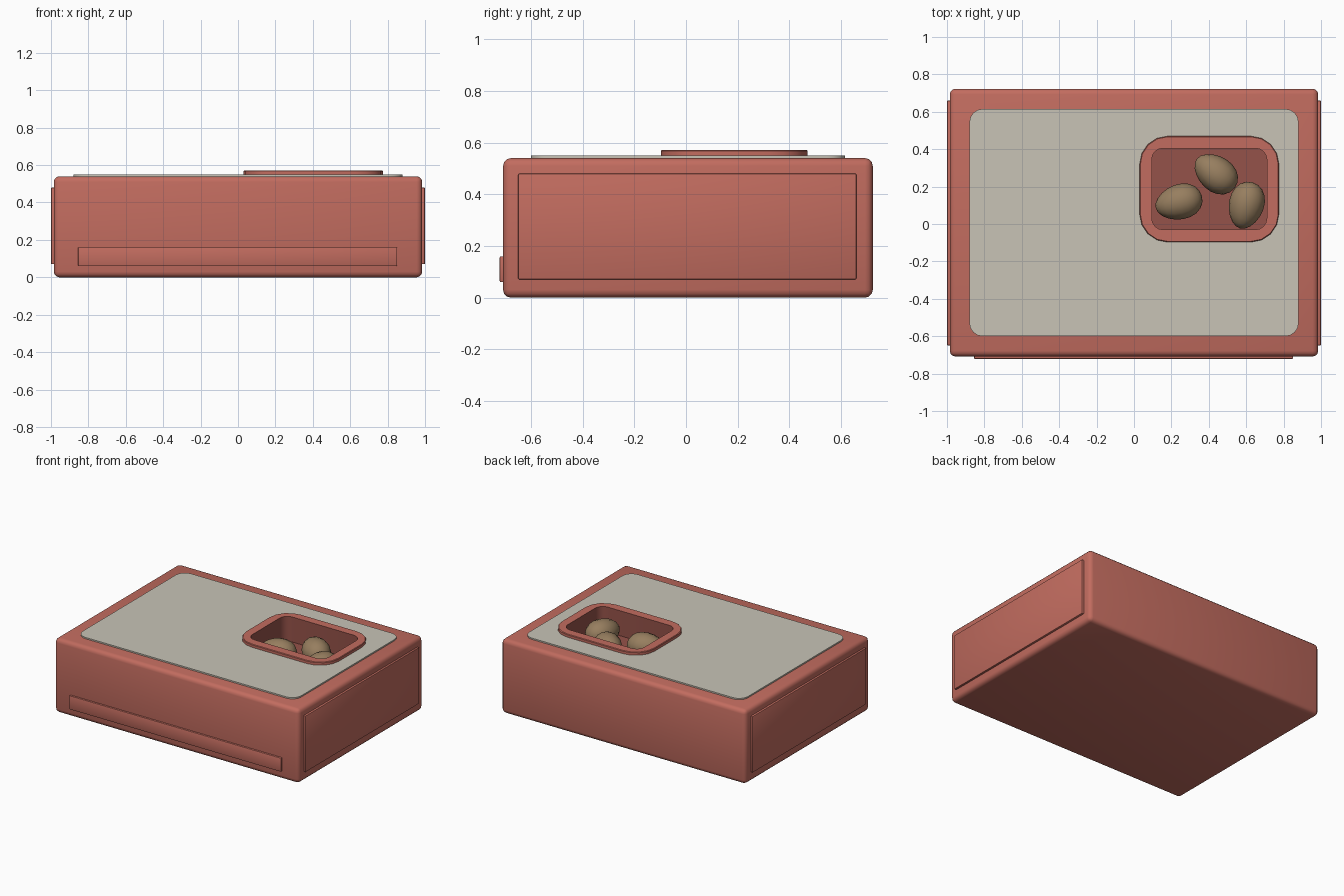
import bpy, bmesh, math
from mathutils import Matrix, Vector

cube = bpy.data.objects.get("Cube")
if cube:
    bpy.data.objects.remove(cube, do_unlink=True)


def material(name, rgb):
    m = bpy.data.materials.new(name)
    m.use_nodes = True
    m.diffuse_color = (*rgb, 1)
    m.node_tree.nodes["Principled BSDF"].inputs["Base Color"].default_value = (*rgb, 1)
    return m


salmon = material("salmon_red", (0.54, 0.15, 0.115))
pocket_red = material("dark_pocket_red", (0.30, 0.085, 0.067))
grey = material("warm_grey", (0.58, 0.55, 0.47))
brown = material("egg_brown", (0.31, 0.21, 0.115))


def make(name, bm, mats):
    bmesh.ops.recalc_face_normals(bm, faces=bm.faces)
    mesh = bpy.data.meshes.new(name)
    bm.to_mesh(mesh)
    bm.free()
    for m in mats:
        mesh.materials.append(m)
    ob = bpy.data.objects.new(name, mesh)
    bpy.context.collection.objects.link(ob)
    return ob


def slab(name, x, y, z, mats, radius=0, steps=4):
    """Box between the given ranges, with rounded upright corners."""
    bm = bmesh.new()
    size = Vector((x[1] - x[0], y[1] - y[0], z[1] - z[0]))
    mid = Vector((x[0] + x[1], y[0] + y[1], z[0] + z[1])) / 2
    bmesh.ops.create_cube(bm, size=1, matrix=Matrix.Translation(mid) @ Matrix.Diagonal((*size, 1)))
    if radius:
        upright = [e for e in bm.edges if abs(e.verts[0].co.z - e.verts[1].co.z) > size.z / 2]
        bmesh.ops.bevel(bm, geom=upright, offset=radius, segments=steps, profile=0.5, affect='EDGES')
    return make(name, bm, mats)


def activate(ob):
    bpy.ops.object.select_all(action='DESELECT')
    ob.select_set(True)
    bpy.context.view_layer.objects.active = ob


def bevel(ob, width, segments):
    mod = ob.modifiers.new("soft_edges", 'BEVEL')
    mod.width, mod.segments = width, segments
    mod.limit_method = 'ANGLE'
    mod.angle_limit = math.radians(50)
    activate(ob)
    bpy.ops.object.modifier_apply(modifier=mod.name)


def cut(ob, cutter):
    mod = ob.modifiers.new("opening", 'BOOLEAN')
    mod.operation, mod.solver, mod.object = 'DIFFERENCE', 'EXACT', cutter
    activate(ob)
    bpy.ops.object.modifier_apply(modifier=mod.name)


def smooth(ob, degrees=35):
    activate(ob)
    bpy.ops.object.shade_smooth_by_angle(angle=math.radians(degrees))


# Main case, top sheet and raised rim
body = slab("case_body", (-0.985, 0.985), (-0.708, 0.723), (0, 0.54), [salmon, pocket_red])
bevel(body, 0.03, 3)
sheet = slab("top_sheet", (-0.88, 0.88), (-0.60, 0.615), (0.53, 0.55), [grey, pocket_red], 0.07)
rim = slab("opening_rim", (0.03, 0.775), (-0.097, 0.47), (0.535, 0.572), [salmon, pocket_red], 0.15)
bevel(rim, 0.004, 1)

# Pocket cut through rim, sheet and case
cutter = slab("pocket_cutter", (0.095, 0.71), (-0.03, 0.405), (0.39, 0.7), [salmon, pocket_red], 0.06)
cutter.hide_render = True
for face in cutter.data.polygons:
    face.material_index = 1
for part in (body, sheet, rim):
    cut(part, cutter)
    smooth(part)
bpy.data.objects.remove(cutter, do_unlink=True)

# Raised panels on both sides and a strip on the front
for side, label in ((1, "left"), (-1, "right")):
    panel = slab(label + "_side_panel", sorted((side * 0.97, side)), (-0.65, 0.66), (0.07, 0.48), [salmon])
    bevel(panel, 0.006, 2)
    smooth(panel)
strip = slab("front_strip", (-0.855, 0.85), (-0.721, -0.69), (0.06, 0.16), [salmon])
bevel(strip, 0.004, 2)
smooth(strip)

# Three eggs lying in the pocket
for i, (x, y, turn) in enumerate(((0.24, 0.117, 15), (0.437, 0.27, -38), (0.60, 0.10, 75))):
    bm = bmesh.new()
    bmesh.ops.create_uvsphere(bm, u_segments=14, v_segments=10, radius=1,
                              matrix=Matrix.Rotation(math.pi / 2, 4, 'Y'))
    for v in bm.verts:
        taper = 1 + 0.12 * v.co.x
        v.co = (v.co.x * 0.128, v.co.y * 0.094 * taper, v.co.z * 0.09 * taper)
    bm.transform(Matrix.Translation((x, y, 0.455)) @ Matrix.Rotation(math.radians(turn), 4, 'Z'))
    smooth(make("egg_%d" % (i + 1), bm, [brown]), 60)
